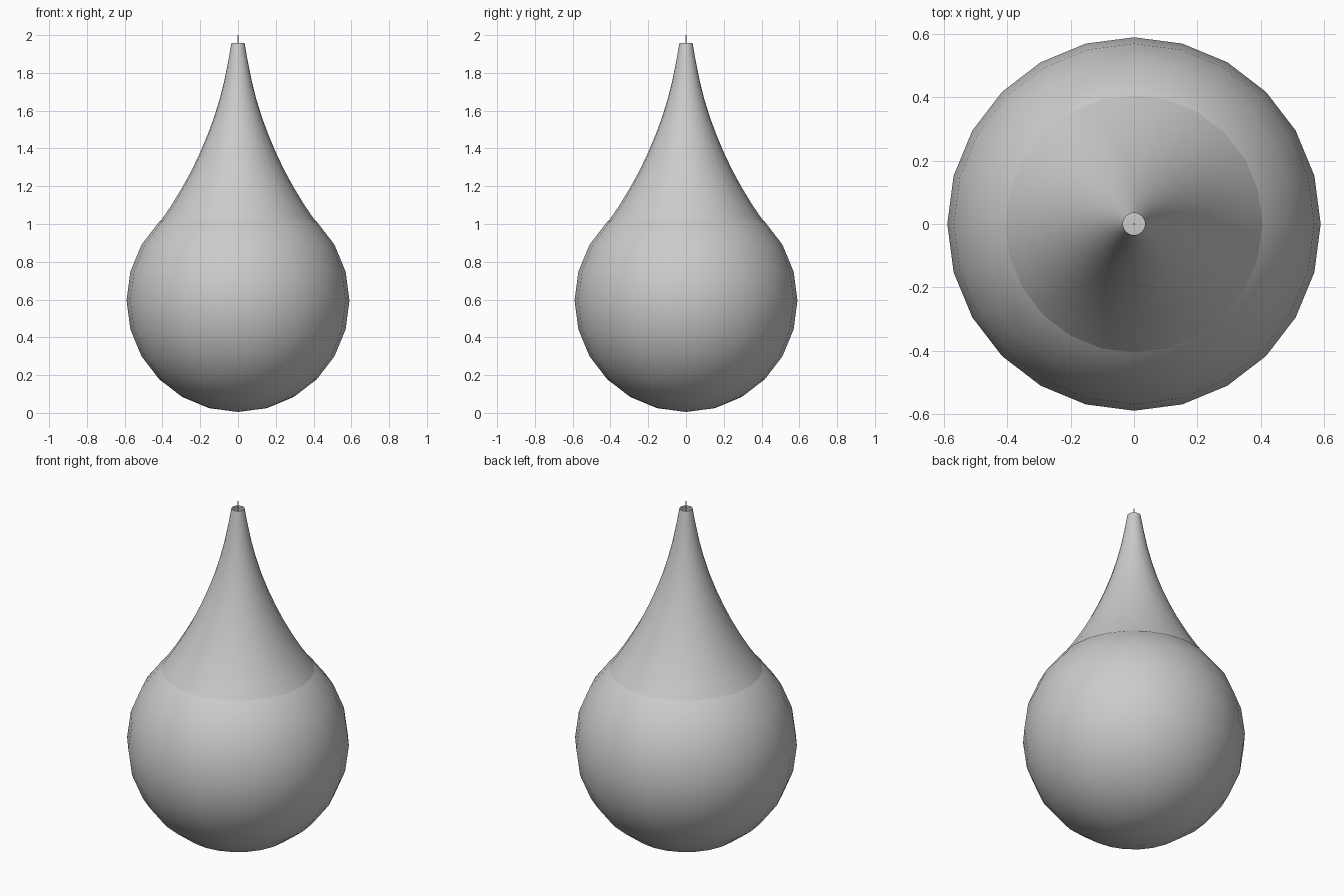
import bpy, bmesh, math

if "Cube" in bpy.data.objects:
    bpy.data.objects.remove(bpy.data.objects["Cube"])

SEG = 24


def finish(obj):
    for p in obj.data.polygons:
        p.use_smooth = True


# Round body of the drop
R = 0.59
bpy.ops.mesh.primitive_uv_sphere_add(segments=SEG, ring_count=12, radius=R, location=(0, 0, R + 0.005))
body = bpy.context.object
body.name = "drop_body"
finish(body)


# Revolve a (radius, z) profile into an open smooth shell
def lathe(name, profile, seg):
    bm = bmesh.new()
    rings = [[bm.verts.new((r * math.cos(2 * math.pi * i / seg), r * math.sin(2 * math.pi * i / seg), z))
              for i in range(seg)] for r, z in profile]
    for a, b in zip(rings, rings[1:]):
        for i in range(seg):
            j = (i + 1) % seg
            bm.faces.new((a[i], a[j], b[j], b[i]))
    me = bpy.data.meshes.new(name)
    bm.to_mesh(me)
    bm.free()
    obj = bpy.data.objects.new(name, me)
    bpy.context.collection.objects.link(obj)
    finish(obj)
    return obj


# Concave tapering neck, open at the tip
lathe("drop_neck", [(0.417, 1.005), (0.355, 1.095), (0.297, 1.19), (0.245, 1.285), (0.2, 1.38),
                    (0.16, 1.475), (0.125, 1.57), (0.096, 1.665), (0.072, 1.76), (0.052, 1.86),
                    (0.035, 1.957)], SEG)

# Fine thread standing out of the tip
bpy.ops.mesh.primitive_cylinder_add(vertices=8, radius=0.003, depth=0.85, location=(0, 0, 1.575))
bpy.context.object.name = "hanging_thread"
bpy.ops.object.shade_smooth_by_angle()
